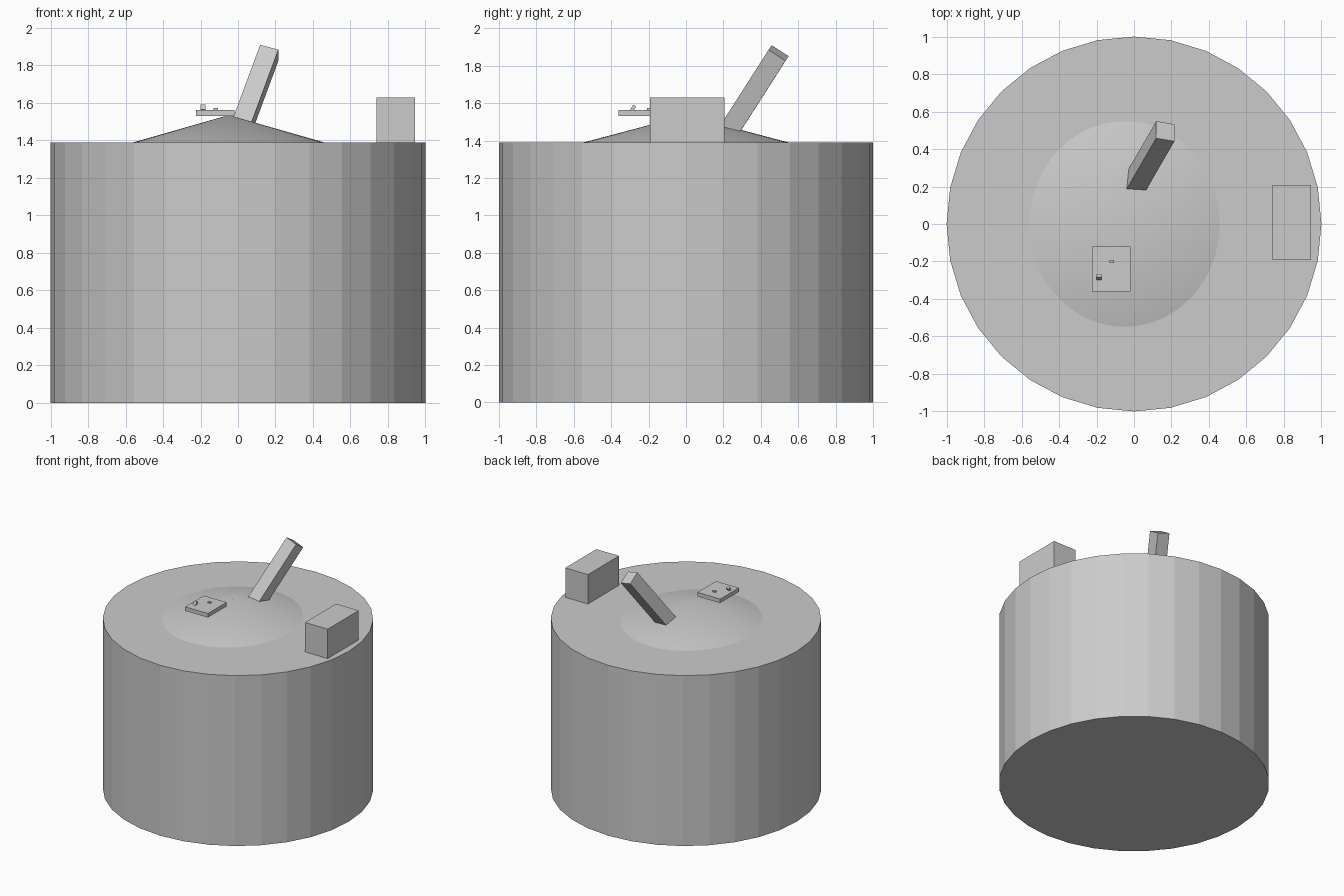
import bpy, math
from mathutils import Matrix, Vector

if "Cube" in bpy.data.objects:
    bpy.data.objects.remove(bpy.data.objects["Cube"])


def box(name, center, size, rot=None):
    bpy.ops.mesh.primitive_cube_add(size=1)
    o = bpy.context.object
    o.name = name
    rot = rot or Matrix.Identity(3)
    o.matrix_world = (Matrix.Translation(Vector(center)) @ rot.to_4x4()
                      @ Matrix.Diagonal((*size, 1)))
    return o


# Faceted drum body
bpy.ops.mesh.primitive_cylinder_add(vertices=32, radius=1, depth=1.39, location=(0, 0, 0.695))
bpy.context.object.name = "drum_body"

# Shallow smooth oval cone, its rim sunk slightly into the drum
bpy.ops.mesh.primitive_cone_add(vertices=64, radius1=1, radius2=0, depth=0.16,
                                location=(-0.05, 0, 1.455))
cone = bpy.context.object
cone.name = "top_cone"
cone.scale = (0.56, 0.605, 1)
bpy.ops.object.transform_apply(location=False, rotation=False, scale=True)
bpy.ops.object.shade_smooth_by_angle(angle=math.radians(30))

# Block near the right rim
box("side_block", (0.8425, 0.007, 1.505), (0.205, 0.4, 0.25))

# Leaning post, embedded in the cone
axis = Vector((0.37, 0.64, 1)).normalized()
depth_dir = Vector((0, 0.09, -0.06))
depth_dir = (depth_dir - axis * depth_dir.dot(axis)).normalized()
width_dir = depth_dir.cross(axis)
tilt = Matrix((width_dir, depth_dir, axis)).transposed()
length = 0.58
box("leaning_post", Vector((0.167, 0.495, 1.868)) - axis * length / 2,
    (0.102, 0.108, length), tilt)

# Control plate with a lever and a low button
box("control_plate", (-0.122, -0.24, 1.547), (0.205, 0.24, 0.033))
box("plate_lever", (-0.187, -0.283, 1.573), (0.025, 0.018, 0.032),
    Matrix.Rotation(math.radians(-30), 3, 'X'))
box("plate_button", (-0.118, -0.2, 1.566), (0.025, 0.018, 0.014))
